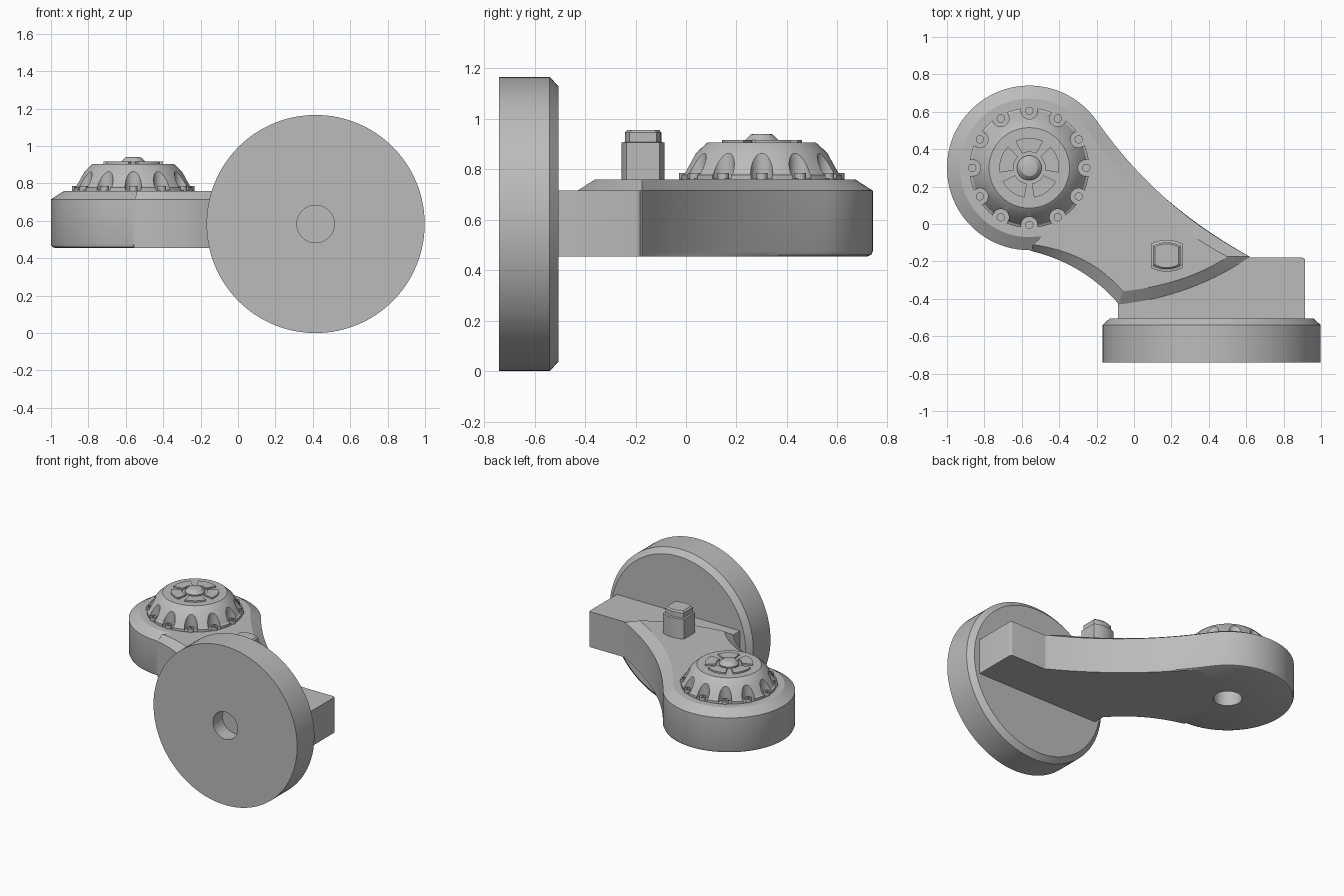
import bpy, bmesh
from math import radians, cos, sin, pi
from mathutils import Matrix, Vector

cube = bpy.data.objects.get("Cube")
if cube:
    bpy.data.objects.remove(cube)

grey = bpy.data.materials.new("plain grey")
grey.use_nodes = True
grey.diffuse_color = (0.5, 0.5, 0.5, 1)
grey.node_tree.nodes["Principled BSDF"].inputs["Base Color"].default_value = (0.5, 0.5, 0.5, 1)

HUB = Vector((-0.56, 0.3, 0))
BOTTOM, SHOULDER, TOP = 0.455, 0.715, 0.76


def finish(bm, name):
    bmesh.ops.remove_doubles(bm, verts=bm.verts, dist=0.0001)
    bmesh.ops.recalc_face_normals(bm, faces=bm.faces)
    mesh = bpy.data.meshes.new(name)
    bm.to_mesh(mesh)
    bm.free()
    obj = bpy.data.objects.new(name, mesh)
    bpy.context.collection.objects.link(obj)
    mesh.materials.append(grey)
    smooth(mesh)
    return obj


def smooth(mesh):
    mesh.shade_smooth()
    mesh.set_sharp_from_angle(angle=radians(28))


def loft(bm, loops):
    """Bridge equal-length closed loops of points and cap both ends."""
    rings = [[bm.verts.new(p) for p in loop] for loop in loops]
    for a, b in zip(rings, rings[1:]):
        for i in range(len(a)):
            j = (i + 1) % len(a)
            bm.faces.new((a[i], a[j], b[j], b[i]))
    bm.faces.new(rings[0][::-1])
    bm.faces.new(rings[-1])


def lathe(name, profile, matrix, sides=96):
    """Stack circles given as (radius, height)."""
    bm = bmesh.new()
    loft(bm, [[matrix @ Vector((r * cos(2 * pi * i / sides), r * sin(2 * pi * i / sides), h))
               for i in range(sides)] for r, h in profile])
    return finish(bm, name)


def bend(a, mid, b, n=14):
    """Points of a curve from a to b passing through mid, without b."""
    a, mid, b = Vector(a), Vector(mid), Vector(b)
    ctrl = 2 * mid - (a + b) / 2
    ts = [i / n for i in range(n)]
    return [a * (1 - t) ** 2 + ctrl * 2 * t * (1 - t) + b * t * t for t in ts]


def cut(obj, cutter):
    cutter.hide_render = True
    mod = obj.modifiers.new("cut", "BOOLEAN")
    mod.operation, mod.solver, mod.object = "DIFFERENCE", "EXACT", cutter
    dg = bpy.context.evaluated_depsgraph_get()
    mesh = bpy.data.meshes.new_from_object(obj.evaluated_get(dg))
    obj.modifiers.clear()
    obj.data = mesh
    smooth(mesh)
    bpy.data.objects.remove(cutter)


# Round mounting disc with a blind hole in front
facing_back = Matrix.Translation((0.415, 0, 0.583)) @ Matrix.Rotation(-pi / 2, 4, "X")
lathe("mounting_disc", [(0.1, -0.63), (0.1, -0.74), (0.583, -0.74), (0.583, -0.54),
                        (0.545, -0.505)], facing_back, 128)

# Block joining the disc to the arm
bm = bmesh.new()
bmesh.ops.create_cube(bm, size=1)
for v in bm.verts:
    v.co = (0.415 + v.co.x, -0.345 + v.co.y * 0.33, 0.585 + v.co.z * 0.26)
corner = [e for e in bm.edges if all(v.co.x > 0.9 and v.co.y > -0.2 for v in e.verts)]
bmesh.ops.bevel(bm, geom=corner, offset=0.015, segments=3, affect="EDGES", profile=0.5)
finish(bm, "mounting_block")


# Swept arm: round hub end flowing into the block, chamfered on top
def outline(radius, z, inner=False):
    arc = [HUB.xy + radius * Vector((cos(a), sin(a)))
           for a in [radians(36 + 234 * i / 56) for i in range(57)]]
    if inner:
        tip, end = (-0.06, -0.36), (0.5, -0.175)
        pts = [Vector((-0.49, -0.065))] + bend((-0.54, -0.11), (-0.265, -0.195), tip)
        pts += bend(tip, (0.25, -0.295), end) + bend(end, (0.08, 0.12), arc[0])
    else:
        tip, end = (-0.08, -0.43), (0.62, -0.175)
        pts = [Vector((-0.557, -0.141))] + bend((-0.55, -0.144), (-0.29, -0.25), tip)
        pts += bend(tip, (0.29, -0.345), end) + bend(end, (0.165, 0.14), arc[0])
        # keep the hub joint fixed where the rounded lower edge is narrower
    return [Vector((p.x, p.y, z)) for p in arc + pts]


bm = bmesh.new()
loft(bm, [outline(0.42, BOTTOM), outline(0.434, BOTTOM + 0.006), outline(0.44, BOTTOM + 0.02),
          outline(0.44, SHOULDER), outline(0.37, TOP, True)])
arm = finish(bm, "arm")
at_hub = Matrix.Translation(HUB)
cut(arm, lathe("hub_hole_cutter", [(0.095, 0.4), (0.095, 0.66)], at_hub, 48))

# Domed cap on the hub, with a stepped boss
cap = lathe("hub_cap", [(0.32, 0.75), (0.32, 0.778), (0.308, 0.784), (0.262, 0.862),
                        (0.222, 0.9), (0.215, 0.905), (0.066, 0.905), (0.066, 0.915),
                        (0.045, 0.937), (0.035, 0.94)], at_hub)

# Twelve scalloped pockets around the cap, each holding a bolt
bm = bmesh.new()
spots = [HUB + 0.305 * Vector((cos(i * pi / 6), sin(i * pi / 6), 0)) for i in range(12)]
for spot in spots:
    bmesh.ops.create_cone(bm, cap_ends=True, segments=32, radius1=0.044, radius2=0.044,
                          depth=0.3, matrix=Matrix.Translation(spot + Vector((0, 0, 0.914))))
cut(cap, finish(bm, "pocket_cutter"))
for i, spot in enumerate(spots):
    lathe(f"cap_bolt_{i + 1}", [(0.022, 0.75), (0.022, 0.786), (0.01, 0.786), (0.01, 0.778)],
          Matrix.Translation(spot), 16)

# Five raised sector plates on top of the cap
for k in range(5):
    start = radians(90 + 72 * k - 27)
    angles = [start + radians(54 * i / 12) for i in range(13)]
    ring = [(0.16 * cos(a), 0.16 * sin(a)) for a in angles]
    ring += [(0.085 * cos(a), 0.085 * sin(a)) for a in reversed(angles)]
    bm = bmesh.new()
    loft(bm, [[HUB + Vector((x, y, z)) for x, y in ring] for z in (0.9, 0.916)])
    finish(bm, f"cap_sector_{k + 1}")


# Square drive post with two bowed sides
def post_ring(half_x, half_y, bow, z):
    side = [(half_x * (1 - i / 5), half_y + bow * (1 - (1 - i / 5) ** 2)) for i in range(11)]
    pts = side + [(-x, -y) for x, y in side]
    return [Vector((0.175 + x, -0.17 + y, z)) for x, y in pts]


bm = bmesh.new()
loft(bm, [post_ring(0.085, 0.065, 0.02, 0.75), post_ring(0.085, 0.065, 0.02, 0.905),
          post_ring(0.074, 0.054, 0.018, 0.908), post_ring(0.074, 0.054, 0.018, 0.945),
          post_ring(0.064, 0.046, 0.018, 0.955)])
finish(bm, "drive_post")
